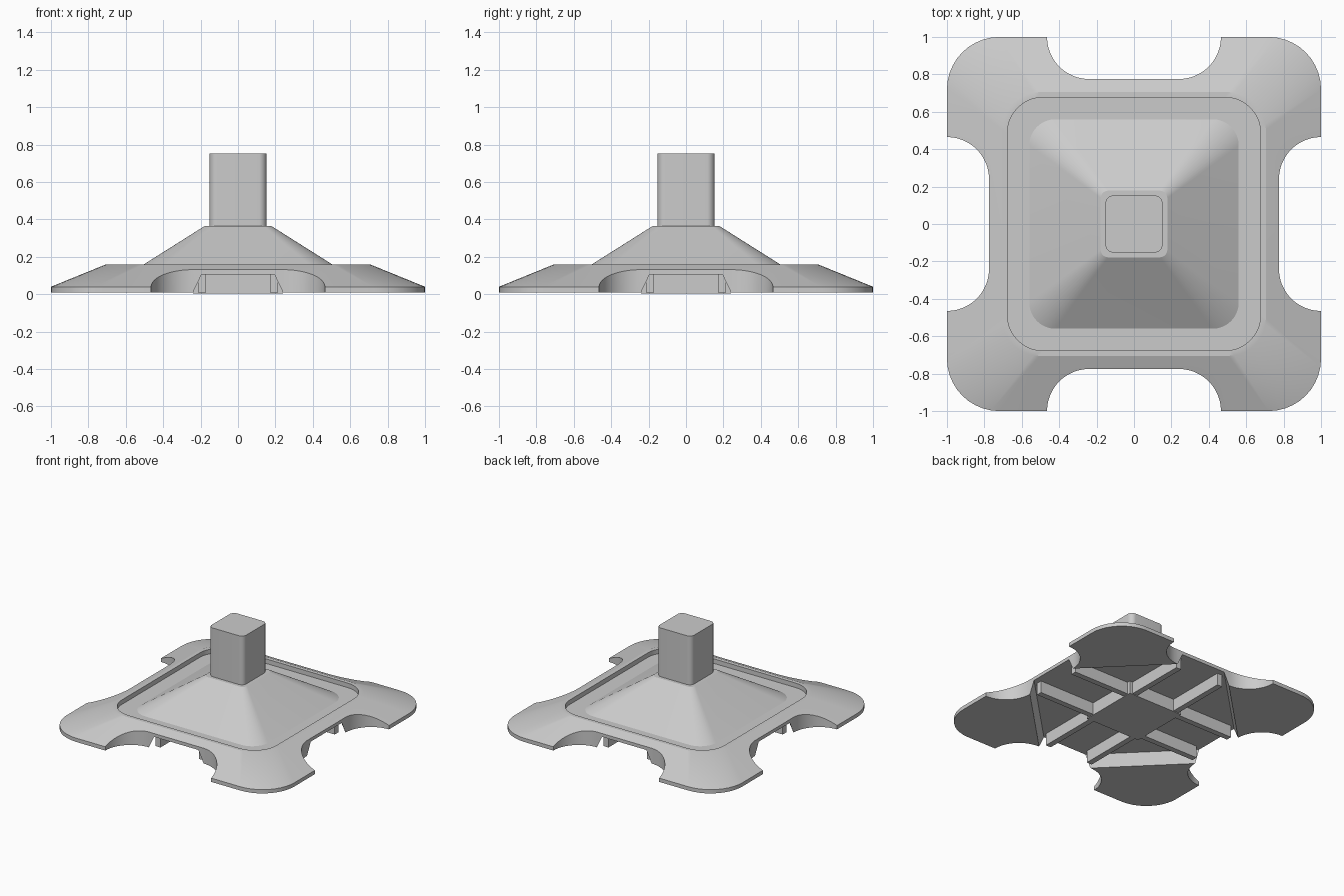
import bpy, bmesh, math
from math import pi, cos, sin, radians

if "Cube" in bpy.data.objects:
    bpy.data.objects.remove(bpy.data.objects["Cube"])


def rounded_square(half, r, seg=10):
    pts = []
    for i, (sx, sy) in enumerate([(1, 1), (-1, 1), (-1, -1), (1, -1)]):
        for k in range(seg + 1):
            a = i * pi / 2 + k * pi / 2 / seg
            pts.append((sx * (half - r) + r * cos(a), sy * (half - r) + r * sin(a)))
    return pts


def loft(name, rings):
    """Skin equal-length outlines [(points, z), ...] and cap both ends."""
    bm = bmesh.new()
    loops = [[bm.verts.new((x, y, z)) for x, y in pts] for pts, z in rings]
    n = len(loops[0])
    for a, b in zip(loops, loops[1:]):
        for i in range(n):
            j = (i + 1) % n
            bm.faces.new((a[i], a[j], b[j], b[i]))
    bm.faces.new(loops[0][::-1])
    bm.faces.new(loops[-1])
    bmesh.ops.recalc_face_normals(bm, faces=bm.faces[:])
    me = bpy.data.meshes.new(name)
    bm.to_mesh(me)
    bm.free()
    ob = bpy.data.objects.new(name, me)
    bpy.context.collection.objects.link(ob)
    return ob


def activate(ob):
    bpy.ops.object.select_all(action='DESELECT')
    ob.select_set(True)
    bpy.context.view_layer.objects.active = ob


def cut(ob, cutter):
    m = ob.modifiers.new("cut", 'BOOLEAN')
    m.operation, m.solver, m.object = 'DIFFERENCE', 'EXACT', cutter
    activate(ob)
    bpy.ops.object.modifier_apply(modifier=m.name)
    bpy.data.objects.remove(cutter)


def box(name, x0, x1, y0, y1, z0, z1):
    pts = [(x0, y0), (x1, y0), (x1, y1), (x0, y1)]
    return loft(name, [(pts, z0), (pts, z1)])


# Base plate: sloping skirt, flat rim, groove and low pyramid
base = loft("base_plate", [(rounded_square(h, r), z) for h, r, z in [
    (1.0, 0.28, 0.01), (1.0, 0.28, 0.04), (0.705, 0.2, 0.16), (0.677, 0.19, 0.16),
    (0.677, 0.19, 0.124), (0.56, 0.14, 0.124), (0.178, 0.04, 0.365)]])

# Rounded notch in the middle of each side
R = 0.225
arc = [(-0.24 - R * cos(t), 1.0 - R * sin(t)) for t in [k * pi / 24 for k in range(13)]]
notch = [(-0.465, 1.1)] + arc + [(-x, y) for x, y in reversed(arc)] + [(0.465, 1.1)]
for q in range(4):
    c, s = round(cos(q * pi / 2)), round(sin(q * pi / 2))
    pts = [(c * x - s * y, s * x + c * y) for x, y in notch]
    cut(base, loft("notch_cutter", [(pts, -0.1), (pts, 0.3)]))


# Underside cavity with sloped diagonal walls, leaving four corner pads
def octagon(a, b):
    return [(a, -b), (a, b), (b, a), (-b, a), (-a, b), (-a, -b), (-b, -a), (b, -a)]


cut(base, loft("cavity_cutter", [(octagon(0.86, 0.175), -0.03), (octagon(0.86, 0.11), 0.105)]))

# Square post
post = loft("post", [(rounded_square(0.152, 0.04), z) for z in (0.36, 0.752)])

for ob in (base, post):
    activate(ob)
    bpy.ops.object.shade_smooth_by_angle(angle=radians(20))

# Centre block and crossing ribs under the plate
box("centre_block", -0.24, 0.24, -0.24, 0.24, 0.005, 0.11)
for s in (-1, 1):
    for t in (-1, 1):
        xs = sorted((s * 0.17, s * 0.215))
        ys = sorted((t * 0.23, t * 0.73))
        box("rib_lengthwise", *xs, *ys, 0.01, 0.11)
        box("rib_crosswise", *ys, *xs, 0.01, 0.11)
